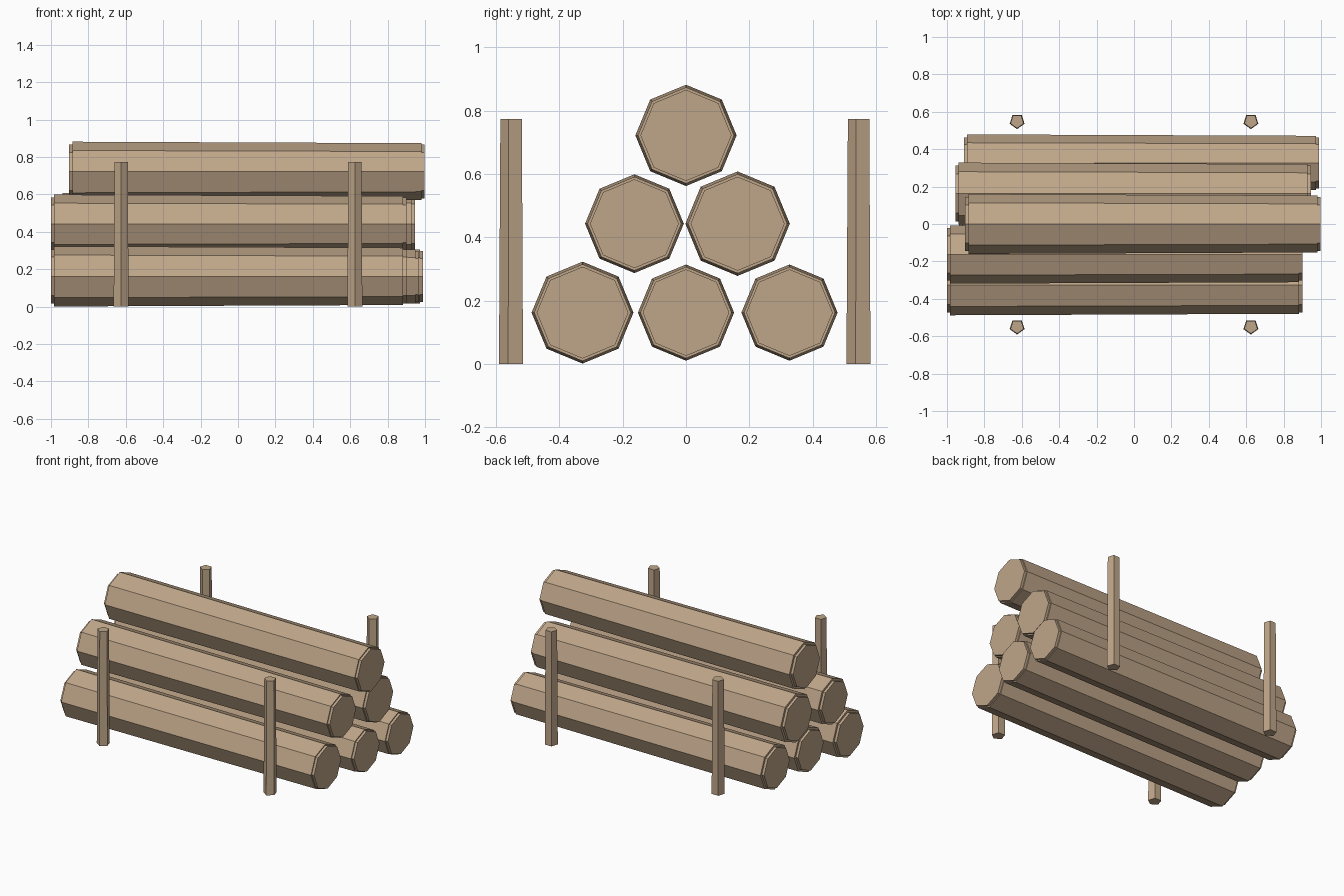
import bpy
import bmesh
from math import cos, sin, pi

cube = bpy.data.objects.get("Cube")
if cube:
    bpy.data.objects.remove(cube, do_unlink=True)

# One wood colour for logs and posts
wood = bpy.data.materials.new("light_brown_wood")
wood.use_nodes = True
colour = (0.52, 0.38, 0.25, 1)
wood.diffuse_color = colour
bsdf = next(n for n in wood.node_tree.nodes if n.type == 'BSDF_PRINCIPLED')
bsdf.inputs["Base Color"].default_value = colour
bsdf.inputs["Roughness"].default_value = 0.9


def turned(name, sides, profile, place, start):
    """Closed faceted solid from (distance, radius) rings along an axis."""
    bm = bmesh.new()
    rings = []
    for d, r in profile:
        angles = [start + 2 * pi * i / sides for i in range(sides)]
        rings.append([bm.verts.new(place(d, r * cos(a), r * sin(a))) for a in angles])
    for a, b in zip(rings, rings[1:]):
        for i in range(sides):
            j = (i + 1) % sides
            bm.faces.new((a[i], a[j], b[j], b[i]))
    bm.faces.new(rings[0])
    bm.faces.new(rings[-1])
    bmesh.ops.recalc_face_normals(bm, faces=bm.faces)
    mesh = bpy.data.meshes.new(name)
    bm.to_mesh(mesh)
    bm.free()
    mesh.materials.append(wood)
    obj = bpy.data.objects.new(name, mesh)
    bpy.context.collection.objects.link(obj)
    return obj


# Tapered eight-sided logs with a smaller stepped disc at each end
LENGTH, STEP = 1.9, 0.017
logs = {
    "bottom_front_log": (-1.0, -0.327, 0.162, 0.161),
    "bottom_middle_log": (-0.935, 0, 0.162, 0.152),
    "bottom_back_log": (-0.91, 0.327, 0.162, 0.152),
    "middle_front_log": (-1.0, -0.163, 0.443, 0.156),
    "middle_back_log": (-0.955, 0.163, 0.443, 0.165),
    "top_log": (-0.903, 0, 0.722, 0.16),
}
for name, (x, y, z, r) in logs.items():
    end = x + LENGTH
    profile = [(x, 0.9 * r), (x + STEP, 0.9 * r), (x + STEP, r),
               (end - STEP, 0.95 * r), (end - STEP, 0.9 * r), (end, 0.9 * r)]
    turned(name, 8, profile, lambda d, u, v: (d, y + u, z + v), 0)

# Tapered five-sided upright posts
for side, y in (("front", -0.549), ("back", 0.549)):
    for hand, x in (("right", -0.625), ("left", 0.625)):
        turned(f"{side}_{hand}_post", 5, [(0, 0.042), (0.773, 0.0375)],
               lambda d, u, v: (x + u, y + v, d), -pi / 2)
